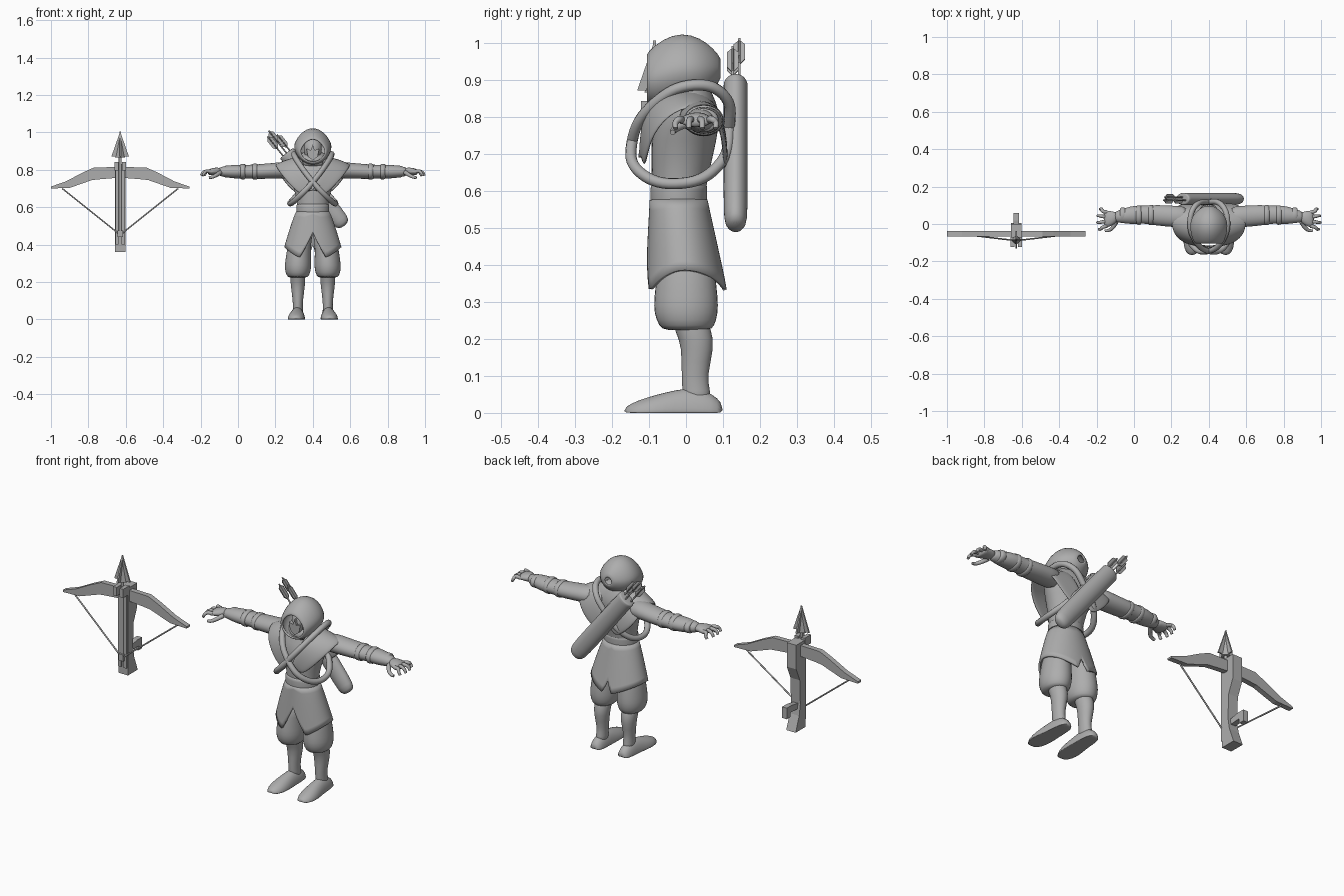
import bpy, bmesh, math
from math import sin, cos, pi, radians
from mathutils import Vector

cube = bpy.data.objects.get("Cube")
if cube:
    bpy.data.objects.remove(cube, do_unlink=True)

grey = bpy.data.materials.new("plain_grey")
grey.use_nodes = True
grey.diffuse_color = (0.42, 0.42, 0.42, 1)
grey.node_tree.nodes["Principled BSDF"].inputs["Base Color"].default_value = (0.42, 0.42, 0.42, 1)

BODY = (0.4, 0, 0)
BOW = (-0.63, 0, 0)


def finish(name, data, loc, mirror=False, sub=0, thick=0):
    data.materials.append(grey)
    ob = bpy.data.objects.new(name, data)
    bpy.context.scene.collection.objects.link(ob)
    ob.location = loc
    if mirror:
        m = ob.modifiers.new("mirror", 'MIRROR')
        m.use_clip = True
    if thick:
        s = ob.modifiers.new("thickness", 'SOLIDIFY')
        s.thickness = thick
        s.offset = 0
    if sub:
        s = ob.modifiers.new("smooth", 'SUBSURF')
        s.levels = s.render_levels = sub
    return ob


def skin(name, rows, loc, closed=True, caps=True, smooth=True, **kw):
    """Bridge rows of points into a surface."""
    bm = bmesh.new()
    vs = [[bm.verts.new(p) for p in row] for row in rows]
    n = len(rows[0])
    for a, b in zip(vs, vs[1:]):
        for i in range(n if closed else n - 1):
            j = (i + 1) % n
            bm.faces.new((a[i], a[j], b[j], b[i]))
    if closed and caps:
        bm.faces.new(vs[0])
        bm.faces.new(vs[-1])
    bmesh.ops.recalc_face_normals(bm, faces=bm.faces)
    for f in bm.faces:
        f.smooth = smooth
    me = bpy.data.meshes.new(name)
    bm.to_mesh(me)
    bm.free()
    return finish(name, me, loc, **kw)


def loft(name, axis, sections, loc=BODY, seg=16, floor=None, peak=0, **kw):
    """Elliptical sections (position, centre a, centre b, radius a, radius b)."""
    rows = []
    for t, a, b, ra, rb in sections:
        row = []
        for k in range(seg):
            w = 2 * pi * k / seg
            u = a + ra * cos(w) * (1 - peak * max(0, sin(w)))
            v = b + rb * sin(w)
            if floor is not None:
                v = max(v, floor)
            row.append({'x': (t, u, v), 'y': (u, t, v), 'z': (u, v, t)}[axis])
        rows.append(row)
    kw.setdefault("sub", 1)
    return skin(name, rows, loc, **kw)


def prism(name, axis, outline, lo, hi, loc=BOW, **kw):
    def put(h):
        return [{'x': (h, p, q), 'y': (p, h, q), 'z': (p, q, h)}[axis] for p, q in outline]
    return skin(name, [put(lo), put(hi)], loc, smooth=False, **kw)


def box(name, lo, hi, loc=BOW, **kw):
    return prism(name, 'z', [(lo[0], lo[1]), (hi[0], lo[1]), (hi[0], hi[1]), (lo[0], hi[1])],
                 lo[2], hi[2], loc, **kw)


def tube(name, pts, radius, loc=BODY, closed=False, taper=1, **kw):
    cu = bpy.data.curves.new(name, 'CURVE')
    cu.dimensions = '3D'
    cu.bevel_depth = radius
    cu.bevel_resolution = 3
    cu.resolution_u = 8
    cu.use_fill_caps = True
    sp = cu.splines.new('BEZIER')
    sp.bezier_points.add(len(pts) - 1)
    for i, (bp, p) in enumerate(zip(sp.bezier_points, pts)):
        bp.co = p
        bp.handle_left_type = bp.handle_right_type = 'AUTO'
        bp.radius = 1 + (taper - 1) * i / (len(pts) - 1)
    sp.use_cyclic_u = closed
    return finish(name, cu, loc, **kw)


# Legs and shoes
loft("shoe", 'y', [(.1, .082, 0, .024, .025), (.07, .082, 0, .036, .055), (.02, .083, 0, .04, .07),
                   (-.03, .085, 0, .043, .063), (-.08, .088, 0, .049, .05),
                   (-.13, .09, 0, .045, .035), (-.168, .09, 0, .02, .015)], floor=0, mirror=True)
loft("lower_leg", 'z', [(.02, .08, .03, .03, .04), (.06, .08, .028, .027, .038), (.1, .08, .022, .027, .035),
                        (.18, .08, .033, .039, .045), (.22, .08, .02, .041, .05),
                        (.28, .08, 0, .04, .05)], mirror=True)
loft("baggy_trouser_leg", 'z', [(.222, .08, .004, .046, .06), (.232, .08, .002, .062, .076),
                                (.27, .08, 0, .073, .089), (.31, .078, 0, .071, .088),
                                (.38, .075, 0, .064, .08), (.46, .06, 0, .06, .07)], mirror=True)


# Split skirt with a tall front slit and a short back slit
def hem(a):
    side = pi / 2
    if a < .45:
        return .465 - .135 * a / .45
    if a < side:
        return .33 + .055 * sin((a - .45) / (side - .45) * side)
    if a < pi - .15:
        return .385 - .055 * (1 - cos((a - side) / (side - .15) * side))
    return .335 + .06 * (a - pi + .15) / .15


rows = []
for r in range(9):
    row = []
    for k in range(72):
        w = 2 * pi * k / 72
        z = .575 + (hem(min(w, 2 * pi - w)) - .575) * r / 8
        t = (.575 - z) / .24
        row.append(((.084 + .078 * t ** .85) * sin(w), -.02 + .02 * t - (.073 + .033 * t) * cos(w), z))
    rows.append(row)
skin("split_skirt", rows, BODY, caps=False, thick=.01)

# Torso and waist
loft("torso", 'z', [(.48, 0, -.01, .09, .07), (.57, 0, -.02, .082, .07), (.62, 0, -.017, .084, .073),
                    (.7, 0, -.01, .1, .085), (.77, 0, 0, .13, .09), (.82, 0, .012, .15, .078),
                    (.86, 0, .01, .1, .062), (.9, 0, 0, .06, .055)], seg=24)
loft("waistband", 'z', [(.558, 0, -.02, .08, .07), (.562, 0, -.02, .09, .078), (.59, 0, -.02, .088, .077),
                        (.615, 0, -.019, .09, .078), (.62, 0, -.019, .08, .07)], seg=24)

# Shoulder mantle: a drape from chest over the shoulder to the back
drape = [((0, -.122, .69), (.06, -.112, .655)), ((.03, -.122, .77), (.14, -.1, .735)),
         ((.05, -.1, .84), (.195, -.05, .805)), ((.06, -.03, .875), (.205, .025, .835)),
         ((.06, .06, .865), (.19, .09, .79)), ((.03, .1, .79), (.14, .108, .71)),
         ((0, .108, .7), (.05, .105, .64))]
rows = []
for inner, outer in drape:
    a, b = Vector(inner), Vector(outer)
    mid = a.lerp(b, .5) + Vector((0, 0, .008))
    rows.append([a, mid, b])
skin("shoulder_mantle", rows, BODY, closed=False, mirror=True, thick=.014, sub=2)

# Crossed rope straps
tube("crossed_strap", [(.1, .02, .885), (.075, -.085, .835), (0, -.145, .735), (-.08, -.125, .65),
                       (-.122, -.01, .62), (-.085, .085, .665), (0, .117, .77), (.07, .1, .86)],
     .015, closed=True, mirror=True)

# Hood, head and mask
loft("hood", 'y', [(-.102, 0, .903, .063, .058), (-.1, 0, .903, .074, .068), (-.06, 0, .918, .09, .088),
                   (-.01, 0, .932, .098, .09), (.035, 0, .928, .088, .08), (.07, 0, .928, .057, .053),
                   (.094, 0, .93, .018, .018)], seg=24, peak=.22, caps=False, thick=.012)
loft("hood_collar", 'z', [(.81, 0, .0, .1, .085), (.85, 0, -.005, .085, .078), (.89, 0, -.005, .075, .07)], seg=24)
loft("head", 'z', [(.85, 0, -.03, .025, .03), (.87, 0, -.03, .042, .046), (.91, 0, -.03, .052, .052),
                   (.95, 0, -.025, .045, .045), (.975, 0, -.02, .02, .02)])
prism("face_mask", 'y', [(0, .85), (.026, .87), (.034, .912), (.01, .905), (0, .935)],
      -.089, -.06, BODY, mirror=True)

# Arms, cuffs and hands
loft("arm", 'x', [(.1, .035, .8, .06, .05), (.18, .04, .797, .058, .043), (.28, .047, .79, .057, .041),
                  (.34, .05, .79, .048, .037), (.37, .05, .79, .05, .037), (.42, .047, .79, .049, .038),
                  (.47, .042, .79, .036, .03), (.51, .037, .79, .027, .022)], mirror=True)
for name, x, r in (("upper_arm_band", .31, .055), ("elbow_band", .375, .053), ("wrist_band", .46, .041)):
    loft(name, 'x', [(x - .016, .048, .79, r * .85, r * .7), (x - .012, .048, .79, r * 1.04, r * .82),
                     (x + .012, .048, .79, r, r * .8), (x + .016, .048, .79, r * .8, r * .66)], mirror=True)
loft("palm", 'x', [(.485, .038, .79, .024, .02), (.515, .03, .792, .038, .021), (.545, .026, .79, .047, .019),
                   (.562, .026, .786, .042, .013)], mirror=True)
for i, reach in enumerate((.588, .597, .595, .582)):
    y = -.01 + .024 * i
    out = (i - 1.5) * .006
    tube("finger", [(.545, y, .79), (.57, y + out, .792), (reach - .009, y + out * 2, .784),
                    (reach, y + out * 2, .768)], .0105, taper=.65, mirror=True)
tube("thumb", [(.495, .01, .785), (.515, -.02, .772), (.535, -.034, .762), (.555, -.036, .757)],
     .012, taper=.6, mirror=True)

# Quiver and arrows, slung diagonally across the back
tilt = radians(-38.5)
base = (.565, .134, .505)
q = loft("quiver", 'z', [(-.006, 0, 0, .018, .014), (.008, 0, 0, .042, .03), (.05, 0, 0, .048, .033),
                         (.25, 0, 0, .048, .033), (.47, 0, 0, .046, .033), (.488, 0, 0, .046, .033),
                         (.492, 0, 0, .044, .031)], loc=base, seg=20)
q.rotation_euler.y = tilt
for x, y, top in ((-.024, -.008, .625), (.022, -.008, .6), (0, .01, .645)):
    parts = [tube("arrow_shaft", [(x, y, .4), (x, y, top)], .004, loc=base)]
    blade = [(-.017, top - .07), (-.004, top - .085), (.004, top - .085), (.017, top - .07),
             (.017, top - .02), (.004, top - .008), (-.004, top - .008), (-.017, top - .02)]
    parts.append(prism("arrow_fletching", 'y', [(x + p, h) for p, h in blade], y - .002, y + .002, base))
    parts.append(prism("arrow_fletching", 'x', [(y + p * .9, h) for p, h in blade], x - .002, x + .002, base))
    for p in parts:
        p.rotation_euler.y = tilt

# Crossbow stock, rails and grip
prism("stock", 'x', [(-.078, .36), (-.078, .83), (0, .83), (0, .7), (-.03, .63), (-.035, .5),
                     (-.025, .44), (.005, .36)], -.028, .028)
box("rail", (.008, -.088, .4), (.026, -.07, .83), mirror=True)
box("head_block", (.009, -.122, .795), (.03, -.07, .842), mirror=True)
box("string_catch", (-.014, -.1, .44), (.014, -.07, .475))
prism("grip", 'x', [(-.035, .47), (.03, .475), (.03, .45), (.06, .45), (.06, .51), (.02, .51),
                    (-.035, .5)], -.014, .014)

# Bow limbs and string
prism("bow_limb", 'y', [(0, .758), (.1, .75), (.15, .745), (.27, .703), (.37, .7), (.37, .71), (.29, .738),
                        (.2, .785), (.14, .812), (0, .815)], -.066, -.038, mirror=True)
tube("bow_string", [(.31, -.052, .7), (.01, -.088, .46)], .004, BOW, mirror=True)

# Loaded bolt with a four-bladed head
tube("bolt_shaft", [(0, -.085, .46), (0, -.085, .9)], .008, BOW)
head = [(-.047, .87), (.047, .87), (0, 1.005)]
prism("bolt_blade", 'y', head, -.089, -.081)
prism("bolt_blade_cross", 'x', [(p - .085, h) for p, h in head], -.004, .004)
loft("bolt_core", 'z', [(.865, 0, -.085, .027, .027), (1.0, 0, -.085, .001, .001)], BOW, seg=4, sub=0, smooth=False)
